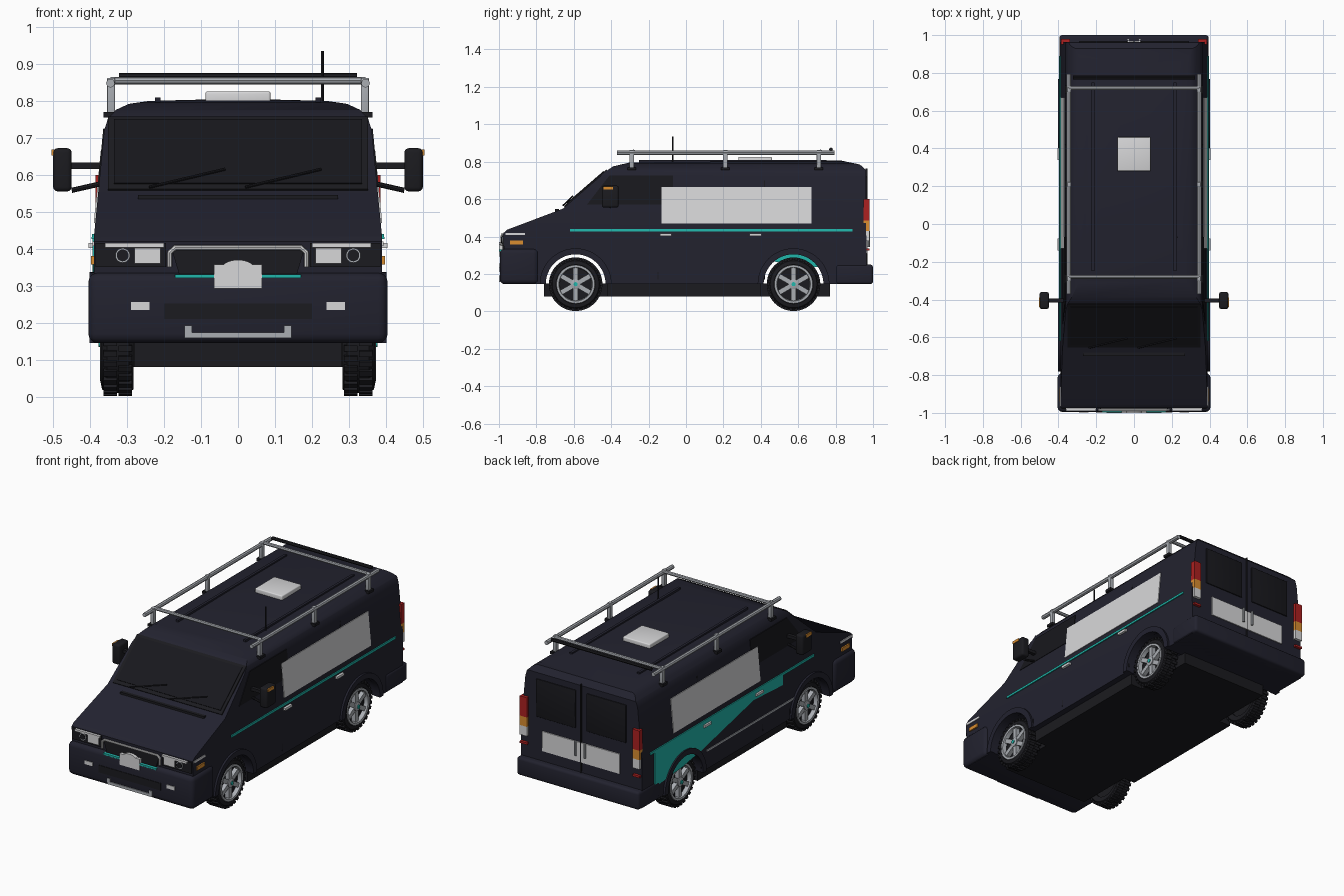
import bpy, bmesh, math
from mathutils import Vector, Matrix

if "Cube" in bpy.data.objects:
    bpy.data.objects.remove(bpy.data.objects["Cube"])


def material(name, *rgb):
    m = bpy.data.materials.new(name)
    m.use_nodes = True
    m.diffuse_color = (*rgb, 1)
    m.node_tree.nodes["Principled BSDF"].inputs["Base Color"].default_value = (*rgb, 1)
    return m


NAVY = material("navy_paint", .016, .016, .028)
GLASS = material("dark_glass", .009, .009, .012)
BLACK = material("black_trim", .011, .011, .014)
WHITE = material("white", .68, .68, .69)
SILVER = material("silver", .4, .42, .45)
TEAL = material("teal", .015, .47, .41)
AMBER = material("amber", .7, .27, .03)
RED = material("red", .42, .015, .015)
made = []


def finish(name, bm, mat, mirror=False, bevel=0):
    bmesh.ops.recalc_face_normals(bm, faces=bm.faces)
    me = bpy.data.meshes.new(name)
    bm.to_mesh(me)
    bm.free()
    me.materials.append(mat)
    ob = bpy.data.objects.new(name, me)
    bpy.context.collection.objects.link(ob)
    if bevel:
        b = ob.modifiers.new("Bevel", "BEVEL")
        b.width, b.segments, b.limit_method = bevel, 3, "ANGLE"
    if mirror:
        ob.modifiers.new("Mirror", "MIRROR")
    made.append(ob)
    return ob


def prism(name, pts, axis, a, b, mat, mirror=False, bevel=0):
    """Extrude a 2D outline along x (points are y,z) or y (points are x,z)."""
    bm = bmesh.new()
    put = (lambda p, t: (t, *p)) if axis == "x" else (lambda p, t: (p[0], t, p[1]))
    f = bm.faces.new([bm.verts.new(put(p, a)) for p in pts])
    new = bmesh.ops.extrude_face_region(bm, geom=[f])["geom"]
    shift = Vector(put((0, 0), b - a))
    bmesh.ops.translate(bm, vec=shift, verts=[v for v in new if isinstance(v, bmesh.types.BMVert)])
    return finish(name, bm, mat, mirror, bevel)


def rect(u0, u1, v0, v1):
    return [(u0, v0), (u1, v0), (u1, v1), (u0, v1)]


def box(name, x0, x1, y0, y1, z0, z1, mat, mirror=False, bevel=0):
    return prism(name, rect(y0, y1, z0, z1), "x", x0, x1, mat, mirror, bevel)


def side_x(z):
    return .39 - max(0, z - .43) * .0966


def side_plate(name, pts, mat, sides=(1, -1), lift=.004):
    """Thin plate following the slope of the body side."""
    for s in sides:
        bm = bmesh.new()
        f = bm.faces.new([bm.verts.new((s * (side_x(z) - .003), y, z)) for y, z in pts])
        new = bmesh.ops.extrude_face_region(bm, geom=[f])["geom"]
        bmesh.ops.translate(bm, vec=(s * (lift + .003), 0, 0),
                            verts=[v for v in new if isinstance(v, bmesh.types.BMVert)])
        finish(("left_" if s > 0 else "right_") + name, bm, mat)


def tube(name, pts, r, mat, mirror=False):
    cu = bpy.data.curves.new(name, "CURVE")
    cu.dimensions, cu.bevel_depth, cu.bevel_resolution, cu.use_fill_caps = "3D", r, 2, True
    sp = cu.splines.new("POLY")
    sp.points.add(len(pts) - 1)
    for p, c in zip(sp.points, pts):
        p.co = (*c, 1)
    ob = bpy.data.objects.new(name, cu)
    bpy.context.collection.objects.link(ob)
    cu.materials.append(mat)
    if mirror:
        ob.modifiers.new("Mirror", "MIRROR")
    made.append(ob)


def lathe(name, prof, y, z, mat, steps=36):
    """Revolve (x, radius) points about a wheel axle."""
    bm = bmesh.new()
    vs = [bm.verts.new((x, y, z + r)) for x, r in prof]
    es = [bm.edges.new(p) for p in zip(vs, vs[1:])]
    bmesh.ops.spin(bm, geom=vs + es, cent=(0, y, z), axis=(1, 0, 0),
                   angle=math.tau, steps=steps, use_duplicate=False)
    bmesh.ops.remove_doubles(bm, verts=bm.verts, dist=.0005)
    return finish(name, bm, mat, True)


def arc(cy, cz, r, a0, a1, n):
    return [(cy + r * math.cos(a0 + (a1 - a0) * i / n),
             cz + r * math.sin(a0 + (a1 - a0) * i / n)) for i in range(n + 1)]


def boolean(ob, cutter, mode):
    m = ob.modifiers.new("Cut", "BOOLEAN")
    m.operation, m.object, m.solver = mode, cutter, "EXACT"
    bpy.context.view_layer.objects.active = ob
    bpy.ops.object.modifier_apply(modifier="Cut")
    made.remove(cutter)
    bpy.data.objects.remove(cutter)


AXLES = {"front": -.59, "rear": .575}
HUB_Z = .145

# Body shell: side outline crossed with the front outline, then wheel tunnels
side = [(-.965, .145), (-.975, .42), (-.955, .437), (-.66, .548), (-.42, .755), (-.39, .775),
        (-.3, .796), (.83, .806), (.93, .785), (.962, .755), (.965, .145)]
half = [(.39, .145), (.39, .43), (.362, .72), (.352, .752), (.33, .776), (.295, .792), (.24, .8)]
body = prism("body", side, "x", -.5, .5, NAVY)
boolean(body, prism("front_outline", half + [(0, .806)] + [(-x, z) for x, z in reversed(half)],
                    "y", -1.2, 1.2, NAVY), "INTERSECT")
for y in AXLES.values():
    boolean(body, prism("wheel_tunnel", arc(y, HUB_Z, .163, 0, math.tau, 40)[:-1],
                        "x", -.6, .6, NAVY), "DIFFERENCE")
box("chassis", -.28, .28, -.76, .77, .08, .15, BLACK)
box("side_sill", .28, .355, -.42, .4, .08, .15, BLACK, True)

# Bumpers and arch flares
box("front_bumper", -.405, .405, -.995, -.79, .145, .335, NAVY, bevel=.025)
boolean_target = made[-1]
bpy.context.view_layer.objects.active = boolean_target
bpy.ops.object.modifier_apply(modifier="Bevel")
boolean(boolean_target, prism("bumper_tunnel", arc(AXLES["front"], HUB_Z, .19, 0, math.tau, 40)[:-1],
                              "x", -.6, .6, NAVY), "DIFFERENCE")
box("rear_bumper", -.395, .395, .8, 1, .145, .25, NAVY, bevel=.015)
for end, y in AXLES.items():
    ring = arc(y, HUB_Z, .192, 0, math.pi, 24) + arc(y, HUB_Z, .16, math.pi, 0, 24)
    prism(end + "_arch_flare", ring, "x", .365, .402, NAVY, True)

# Wheels
for end, y in AXLES.items():
    lathe(end + "_tyre", [(.29, .095), (.283, .125), (.295, .135), (.355, .135), (.368, .125),
                          (.372, .105), (.362, .098), (.29, .095)], y, HUB_Z, BLACK)
    lathe(end + "_rim", [(.362, .104), (.374, .102), (.374, .09), (.35, .086), (.34, .104),
                         (.362, .104)], y, HUB_Z, SILVER)
    lathe(end + "_wheel_disc", [(.3, 0), (.3, .097), (.34, .097), (.34, 0)], y, HUB_Z, BLACK)
    lathe(end + "_hub", [(.335, .026), (.37, .026), (.374, .014), (.374, 0)], y, HUB_Z, SILVER)
    lathe(end + "_hub_cap", [(.372, .011), (.378, .011), (.378, 0)], y, HUB_Z, TEAL, 16)
    spokes, lugs = bmesh.new(), bmesh.new()
    for i in range(6):
        turn = Matrix.Translation((0, y, HUB_Z)) @ Matrix.Rotation(math.tau * i / 6, 4, "X")
        bmesh.ops.create_cube(spokes, size=1, matrix=turn @ Matrix.Translation((.352, 0, .056))
                              @ Matrix.Diagonal((.026, .026, .08, 1)))
    for i in range(30):
        for x, half_step in ((.305, 0), (.346, .5)):
            turn = Matrix.Translation((0, y, HUB_Z)) @ Matrix.Rotation(math.tau * (i + half_step) / 30, 4, "X")
            bmesh.ops.create_cube(lugs, size=1, matrix=turn @ Matrix.Translation((x, 0, .136))
                                  @ Matrix.Diagonal((.036, .016, .014, 1)))
    finish(end + "_spokes", spokes, SILVER, True)
    finish(end + "_tread", lugs, BLACK, True)

# Windscreen, wipers and cowl
slope = Vector((.24, .207)).normalized()
out = Vector((-slope.y, slope.x))
foot = Vector((-.66, .548))


def on_screen(d, lift):
    return tuple(foot + slope * d + out * lift)


def screen_plate(name, d0, d1, low, high, w, mat):
    prism(name, [on_screen(d0, low), on_screen(d1, low), on_screen(d1, high), on_screen(d0, high)],
          "x", -w, w, mat)


screen_plate("windscreen_trim", .015, .315, -.004, .006, .352, BLACK)
screen_plate("windscreen", .035, .3, .004, .01, .335, GLASS)
for x in (-.24, .02):
    tube("wiper", [(x, *on_screen(.015, .012)), (x + .205, *on_screen(.085, .016))], .004, BLACK)
box("cowl_vent", -.27, .27, -.7, -.68, .534, .546, BLACK)

# Front face
prism("grille", [(-.15, .3), (.15, .3), (.18, .4), (-.18, .4)], "y", -.982, -.96, BLACK)
tube("grille_surround", [(-.185, -.985, .35), (-.185, -.985, .39), (-.17, -.985, .403),
                         (.17, -.985, .403), (.185, -.985, .39), (.185, -.985, .35)], .007, WHITE)
box("number_plate", -.065, .065, -1, -.97, .292, .357, WHITE)
box("grille_stripe", -.17, .17, -.999, -.97, .321, .331, TEAL)
prism("front_badge", [(.045 * math.cos(a), .346 + .024 * math.sin(a))
                      for a in (math.tau * i / 20 for i in range(20))], "y", -1, -.97, WHITE)
box("headlight_housing", .195, .385, -.98, -.9, .35, .415, BLACK, True)
box("headlight", .21, .28, -.986, -.96, .36, .402, WHITE, True)
box("brow_light", .2, .36, -.99, -.95, .404, .416, WHITE, True)
for n, r, y, m in (("ring", .02, -.985, SILVER), ("lens", .016, -.988, BLACK)):
    prism("round_lamp_" + n, arc(.312, .382, r, 0, math.tau, 20)[:-1], "y", y, -.95, m, True)
box("fog_light", .24, .29, -.999, -.98, .235, .256, WHITE, True)
box("bumper_intake", -.2, .2, -.998, -.98, .21, .252, BLACK)
box("guard_bar", -.145, .145, -1, -.975, .158, .174, SILVER)
box("guard_post", .125, .145, -1, -.975, .158, .192, SILVER, True)

# Side graphics, windows, seams and small lamps
side_plate("cab_window", [(-.53, .57), (-.07, .57), (-.07, .725), (-.41, .725)], GLASS, lift=.003)
side_plate("side_panel", rect(-.13, .67, .47, .665), WHITE)
side_plate("stripe", rect(-.62, .89, .427, .44), TEAL, lift=.006)
side_plate("swoosh", [(.85, .43), (-.33, .43), (-.33, .37), (-.06, .385), (.42, .275), (.6, .245),
                      (.85, .225)], TEAL, sides=(-1,))
side_plate("lower_stripe", rect(-.45, .37, .248, .258), SILVER, sides=(-1,))
for y in (-.4, -.15, .42):
    side_plate("door_seam", rect(y - .002, y + .002, .17, .7), BLACK, lift=.002)
for y in (-.14, .34):
    side_plate("door_handle", rect(y, y + .063, .402, .416), WHITE, lift=.014)
side_plate("brow_side", rect(-.965, -.86, .408, .42), WHITE)
side_plate("side_marker", rect(-.94, -.872, .358, .38), AMBER, lift=.008)

# Mirrors
box("mirror", .45, .5, -.45, -.36, .555, .672, BLACK, True, .012)
box("mirror_signal", .49, .504, -.44, -.39, .652, .668, AMBER, True)
box("mirror_arm", .36, .455, -.415, -.395, .616, .634, BLACK, True)
tube("mirror_strut", [(.375, -.405, .575), (.45, -.405, .558)], .007, BLACK, True)

# Rear doors and lamps
box("rear_window", .035, .29, .96, .97, .5, .72, GLASS, True, .004)
box("rear_panel", .003, .25, .96, .97, .31, .425, WHITE, True)
box("rear_seam", -.003, .003, .96, .97, .25, .765, BLACK)
tube("rear_handle", [(.03, .976, .345), (.03, .976, .43)], .007, SILVER, True)
for name, z0, z1, m in (("red_lamp", .485, .6, RED), ("amber_lamp", .43, .485, AMBER),
                        ("reverse_lamp", .375, .43, WHITE), ("rear_reflector", .325, .337, RED)):
    box(name, .34, .386, .95, .98, z0, z1, m, True)

# Roof vent, ribs, rack, light bar and aerial
box("roof_vent", -.088, .088, .28, .46, .79, .826, WHITE, bevel=.006)
box("roof_rib", .21, .225, -.25, .75, .79, .809, NAVY, True)
tube("rack_rail", [(.345, -.37, .848), (.345, .795, .848)], .012, SILVER, True)
for y in (-.28, .72):
    tube("rack_crossbar", [(-.345, y, .855), (.345, y, .855)], .01, SILVER)
for y in (-.29, .21, .71):
    box("rack_leg", .333, .354, y - .012, y + .012, .76, .862, SILVER, True, .003)
    box("rack_foot", .318, .364, y - .022, y + .022, .755, .77, BLACK, True)
tube("rear_light_bar", [(-.322, .775, .866), (.322, .775, .866)], .01, BLACK)
tube("aerial", [(.228, -.07, .79), (.228, -.07, .935)], .004, BLACK)

# Turn tubes into meshes and keep edges crisp
bpy.ops.object.select_all(action="DESELECT")
for ob in made:
    ob.select_set(True)
bpy.context.view_layer.objects.active = body
bpy.ops.object.convert(target="MESH")
bpy.ops.object.shade_smooth_by_angle(angle=math.radians(30))
